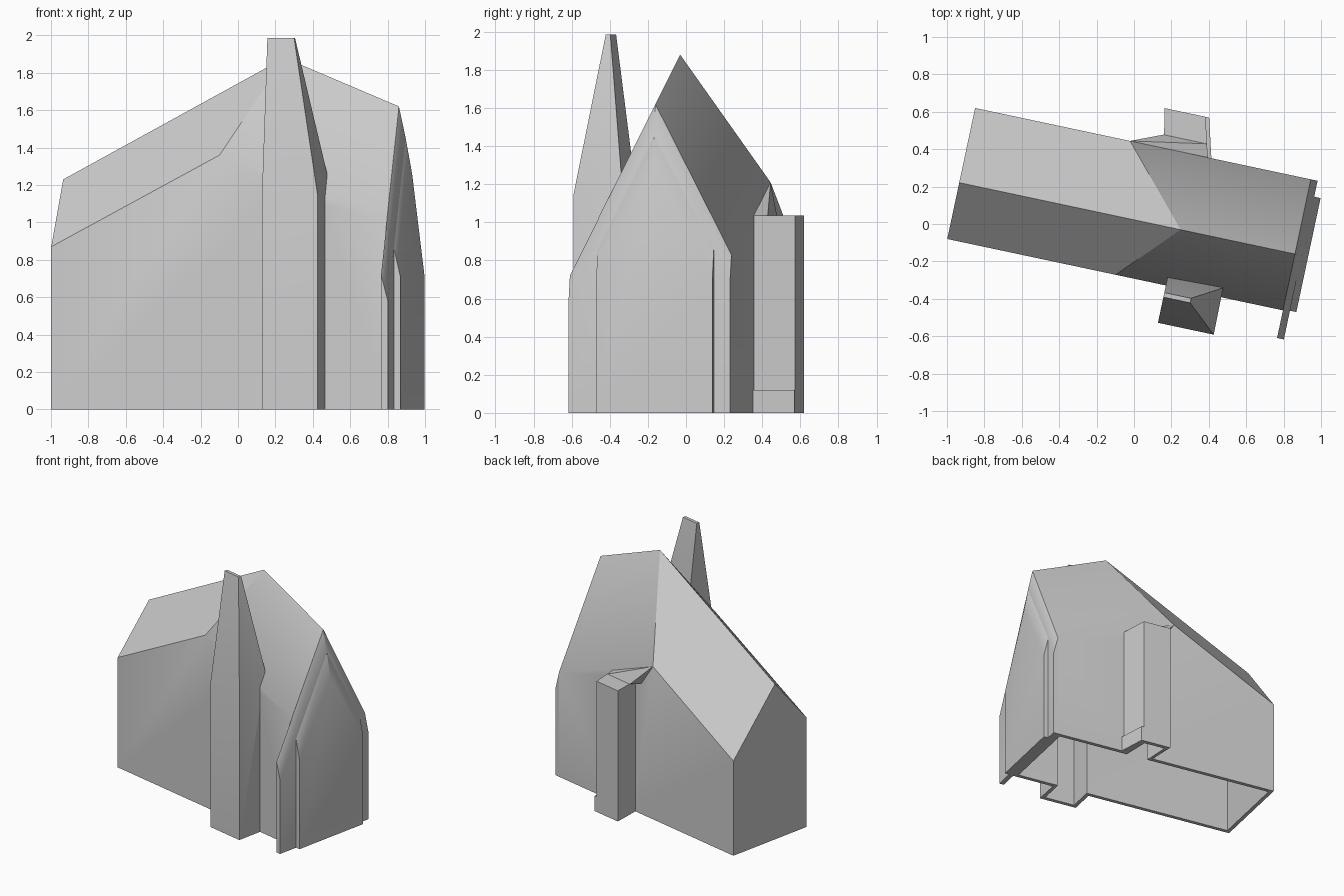
import bpy, bmesh, math

cube = bpy.data.objects.get("Cube")
if cube:
    bpy.data.objects.remove(cube)

TURN = math.radians(-12)   # the whole building is turned about z
WALL = 0.03

stone = bpy.data.materials.new("plain grey")
stone.use_nodes = True
GREY = (0.6, 0.6, 0.6, 1)
stone.diffuse_color = GREY
stone.node_tree.nodes["Principled BSDF"].inputs["Base Color"].default_value = GREY


def hull(name, points):
    """Convex solid around a few corner points, flat regions merged."""
    bm = bmesh.new()
    for p in points:
        bm.verts.new(p)
    res = bmesh.ops.convex_hull(bm, input=bm.verts[:])
    loose = [v for v in bm.verts if not v.link_faces]
    bmesh.ops.delete(bm, geom=loose, context='VERTS')
    bmesh.ops.dissolve_limit(bm, angle_limit=0.01, verts=bm.verts[:], edges=bm.edges[:])
    bmesh.ops.recalc_face_normals(bm, faces=bm.faces[:])
    mesh = bpy.data.meshes.new(name)
    bm.to_mesh(mesh)
    bm.free()
    mesh.materials.append(stone)
    ob = bpy.data.objects.new(name, mesh)
    ob.rotation_euler.z = TURN
    bpy.context.collection.objects.link(ob)
    return ob


def column(name, plan, heights, floor=0.0, extra=()):
    """Upright solid from a plan outline with a height for each corner."""
    pts = [(u, v, floor) for u, v in plan]
    pts += [(u, v, h) for (u, v), h in zip(plan, heights)]
    return hull(name, pts + list(extra))


def hall_solid(name, inset, floor):
    """Hall with rising eaves and a ridge that peaks part way along."""
    a, b = -0.96 + inset, 0.875 - inset
    f, k, drop = -0.286 + inset, 0.43 - inset, inset * 1.3
    plan = [(a, f), (-0.04, f), (b, f), (b, k), (-0.113, k), (a, k)]
    eaves = [h - drop for h in (0.87, 1.36, 1.02, 0.83, 1.21, 0.75)]
    ridge = [(a, 0.022, 1.23 - drop), (0.25, 0.022, 1.88 - drop), (b, 0.022, 1.62 - drop)]
    return column(name, plan, eaves, floor, ridge)


def gable_layer(name, u0, u1, v0, v1, inner, outer):
    """Upright gable slab whose top slopes outwards; heights are front, apex, back."""
    pts = []
    for u, (front, apex, back) in ((u0, inner), (u1, outer)):
        pts += [(u, v0, 0), (u, v1, 0), (u, v0, front), (u, 0.022, apex), (u, v1, back)]
    return hull(name, pts)


# Main hall
hall = hall_solid("hall", 0, 0)

# Front tower, tapering to a thin crest
tower = column("front_tower",
               [(0.235, -0.49), (0.54, -0.49), (0.537, -0.234), (0.235, -0.24)],
               [1.14, 1.14, 1.26, 1.33],
               extra=[(u, v, 1.985) for u in (0.235, 0.381) for v in (-0.35, -0.325)])

# Rear chimney with a wider foot
chimney = column("rear_chimney",
                 [(0.032, 0.64), (0.255, 0.64), (0.317, 0.41), (0.075, 0.41)], [1.035] * 4)
foot = column("rear_chimney_foot",
              [(0.032, 0.64), (0.275, 0.64), (0.337, 0.41), (0.075, 0.41)], [0.12] * 4)

# Small sloped roof joining chimney and hall
gusset = hull("chimney_roof", [(-0.113, 0.43, 1.21), (0.055, 0.5, 1.035), (0.29, 0.5, 1.035),
                               (0.317, 0.42, 1.035), (0.0, 0.42, 1.035)])

# Two stepped slabs on the gable end
inner_slab = gable_layer("gable_inner_slab", 0.875, 0.912, -0.437, 0.43,
                         (0.72, 1.62, 0.83), (0.58, 1.45, 0.69))
outer_slab = gable_layer("gable_outer_slab", 0.912, 0.947, -0.28, 0.343,
                         (0.86, 1.45, 0.86), (0.71, 1.26, 0.71))

# Hollow interior, open underneath
cutters = [
    hall_solid("hall_hollow", WALL, -0.1),
    column("tower_hollow", [(0.265, -0.46), (0.51, -0.46), (0.51, -0.2), (0.265, -0.2)],
           [1.1] * 4, -0.1),
    column("chimney_hollow", [(0.065, 0.61), (0.235, 0.61), (0.28, 0.37), (0.105, 0.37)],
           [1.0] * 4, -0.1),
]
bpy.context.view_layer.update()
for ob in (hall, tower, chimney, foot):
    bpy.context.view_layer.objects.active = ob
    for cutter in cutters:
        mod = ob.modifiers.new("hollow", 'BOOLEAN')
        mod.operation = 'DIFFERENCE'
        mod.solver = 'EXACT'
        mod.object = cutter
        bpy.ops.object.modifier_apply(modifier=mod.name)
for cutter in cutters:
    bpy.data.objects.remove(cutter)

# Soft shading where faces meet gently
bpy.ops.object.select_all(action='DESELECT')
for ob in (hall, tower, chimney, foot, gusset, inner_slab, outer_slab):
    ob.select_set(True)
bpy.context.view_layer.objects.active = hall
bpy.ops.object.shade_smooth_by_angle(angle=math.radians(30))
